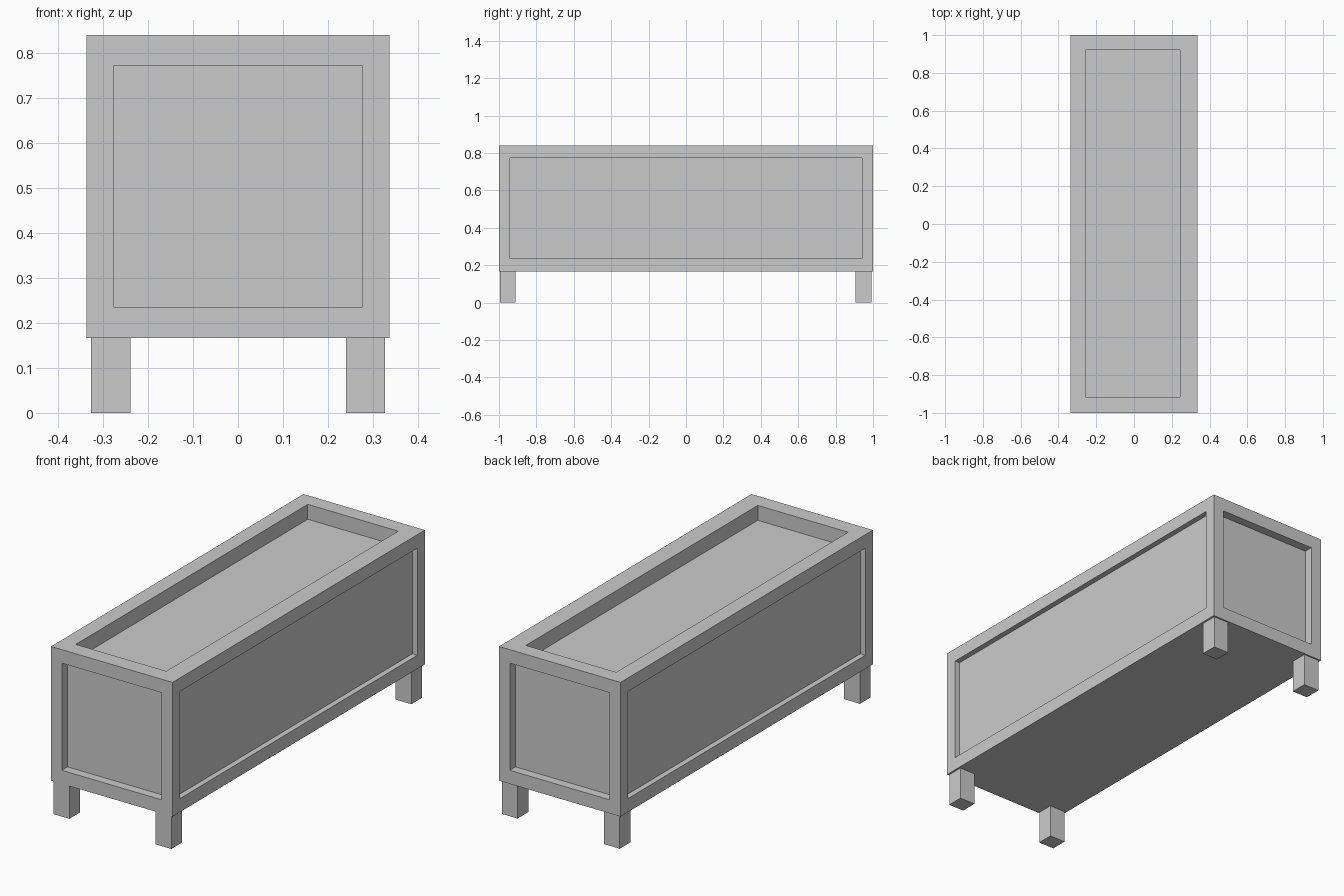
import bpy, bmesh
from mathutils import Vector

if "Cube" in bpy.data.objects:
    bpy.data.objects.remove(bpy.data.objects["Cube"])


def finish(name, bm):
    mesh = bpy.data.meshes.new(name)
    bmesh.ops.recalc_face_normals(bm, faces=bm.faces)
    bm.to_mesh(mesh)
    bm.free()
    obj = bpy.data.objects.new(name, mesh)
    bpy.context.collection.objects.link(obj)
    return obj


def box(lo, hi):
    bm = bmesh.new()
    bmesh.ops.create_cube(bm, size=1)
    lo, hi = Vector(lo), Vector(hi)
    for v in bm.verts:
        v.co = Vector([lo[i] if v.co[i] < 0 else hi[i] for i in range(3)])
    return bm


def recess(bm, normal, lo, hi, depth):
    """Sink a rectangular panel, spanning lo..hi, into the face with this normal."""
    normal = Vector(normal)
    bm.normal_update()
    face = max(bm.faces, key=lambda f: f.calc_center_median().dot(normal) + 10 * f.normal.dot(normal))
    axis = max(range(3), key=lambda i: abs(normal[i]))
    centre = face.calc_center_median()
    bmesh.ops.inset_individual(bm, faces=[face], thickness=0.05)
    for v in face.verts:
        for i in range(3):
            if i != axis:
                v.co[i] = lo[i] if v.co[i] < centre[i] else hi[i]
    sunk = bmesh.ops.extrude_discrete_faces(bm, faces=[face])["faces"][0]
    bmesh.ops.translate(bm, verts=sunk.verts, vec=-normal * depth)


# Chest body with a recessed panel on each side and on top
chest = box((-0.337, -1, 0.167), (0.337, 1, 0.84))
panel_lo, panel_hi = (-0.277, -0.94, 0.235), (0.277, 0.94, 0.772)
for s in (-1, 1):
    recess(chest, (0, s, 0), panel_lo, panel_hi, 0.045)
    recess(chest, (s, 0, 0), panel_lo, panel_hi, 0.028)
recess(chest, (0, 0, 1), (-0.258, -0.917, 0), (0.244, 0.921, 0), 0.075)
finish("chest_body", chest)

# Four square legs
for side, x0, x1 in (("left", -0.327, -0.239), ("right", 0.24, 0.327)):
    for end, y0, y1 in (("front", -0.995, -0.911), ("back", 0.906, 0.992)):
        finish(f"{end}_{side}_leg", box((x0, y0, 0), (x1, y1, 0.167)))
